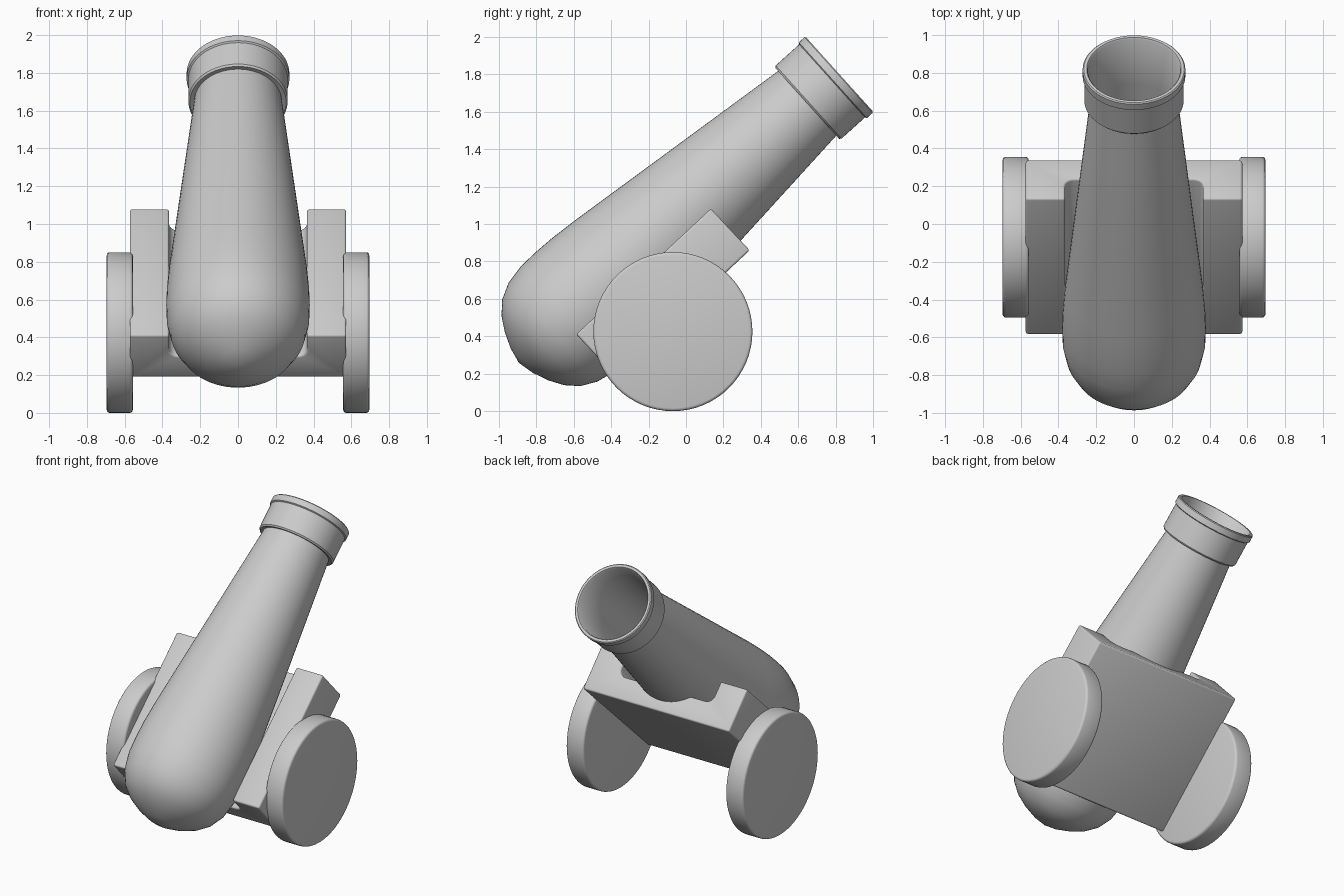
import bpy, bmesh
from math import radians, pi, sin, cos
from mathutils import Vector

if "Cube" in bpy.data.objects:
    bpy.data.objects.remove(bpy.data.objects["Cube"])


def finish(obj, bevel=0.0, angle=35):
    if bevel:
        m = obj.modifiers.new("soft_edges", 'BEVEL')
        m.width, m.segments = bevel, 3
        m.limit_method, m.angle_limit = 'ANGLE', radians(40)
    bpy.ops.object.select_all(action='DESELECT')
    obj.select_set(True)
    bpy.context.view_layer.objects.active = obj
    if bevel:
        bpy.ops.object.modifier_apply(modifier="soft_edges")
    bpy.ops.object.shade_smooth_by_angle(angle=radians(angle))


def make_object(name, bm):
    bmesh.ops.recalc_face_normals(bm, faces=bm.faces)
    mesh = bpy.data.meshes.new(name)
    bm.to_mesh(mesh)
    bm.free()
    obj = bpy.data.objects.new(name, mesh)
    bpy.context.collection.objects.link(obj)
    return obj


def lathe(name, profile, steps=64):
    bm = bmesh.new()
    verts = [bm.verts.new((r, 0, z)) for r, z in profile]
    edges = [bm.edges.new(p) for p in zip(verts, verts[1:])]
    bmesh.ops.spin(bm, geom=verts + edges, cent=(0, 0, 0), axis=(0, 0, 1),
                   angle=2 * pi, steps=steps, use_duplicate=False)
    bmesh.ops.remove_doubles(bm, verts=bm.verts, dist=1e-4)
    return make_object(name, bm)


# Barrel: breech, taper, collar, lip and bore (radius, distance along axis from muzzle)
barrel = lathe("barrel", [
    (0, -2.305), (0.09, -2.285), (0.175, -2.25), (0.25, -2.205), (0.311, -2.145),
    (0.355, -2.06), (0.377, -1.95), (0.38, -1.84), (0.377, -1.726), (0.366, -1.577),
    (0.232, -0.228), (0.255, -0.232), (0.263, -0.222), (0.263, -0.053),
    (0.272, -0.047), (0.272, -0.006), (0.266, 0), (0.25, 0), (0.244, -0.008),
    (0.215, -0.3), (0.215, -1.4), (0, -1.4)])
barrel.location = (0, 0.82, 1.80)
barrel.rotation_euler = (radians(-48), 0, 0)
finish(barrel)

# Carriage: tilted block with a round-cornered trough between two rails
half_len, half_thick, out, inn, fil = 0.492, 0.152, 0.573, 0.365, 0.05
side = [(out, -half_thick), (out, half_thick), (inn, half_thick)]
for i in range(6):
    a = i / 5 * pi / 2
    side.append((inn - fil + fil * cos(a), fil - fil * sin(a)))
outline = side + [(-x, z) for x, z in reversed(side)]
bm = bmesh.new()
face = bm.faces.new([bm.verts.new((x, -half_len, z)) for x, z in outline])
ext = bmesh.ops.extrude_face_region(bm, geom=[face])
bmesh.ops.translate(bm, vec=Vector((0, 2 * half_len, 0)),
                    verts=[v for v in ext["geom"] if isinstance(v, bmesh.types.BMVert)])
carriage = make_object("carriage", bm)
carriage.location = (0, -0.123, 0.635)
carriage.rotation_euler = (radians(43), 0, 0)
finish(carriage, 0.012)

# Wheels: plain solid discs
for name, s in (("wheel_right", 1), ("wheel_left", -1)):
    bpy.ops.mesh.primitive_cylinder_add(vertices=64, radius=0.425, depth=0.138,
                                        location=(s * 0.626, -0.07, 0.425),
                                        rotation=(0, pi / 2, 0))
    wheel = bpy.context.object
    wheel.name = name
    finish(wheel, 0.016)
